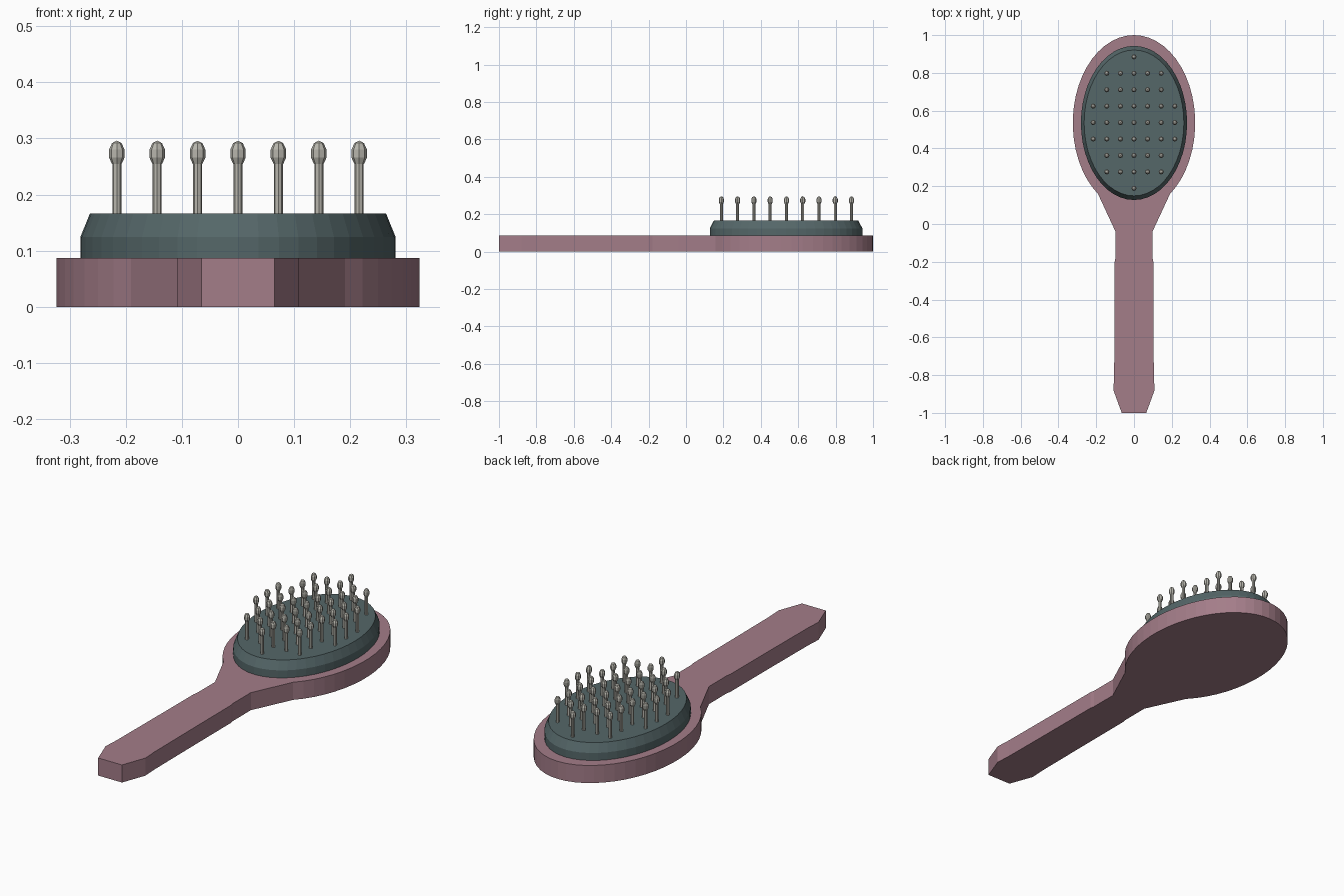
import bpy, bmesh, math
from mathutils import Matrix

cube = bpy.data.objects.get("Cube")
if cube:
    bpy.data.objects.remove(cube, do_unlink=True)


def material(name, rgb):
    m = bpy.data.materials.new(name)
    m.use_nodes = True
    m.diffuse_color = (*rgb, 1)
    m.node_tree.nodes["Principled BSDF"].inputs["Base Color"].default_value = (*rgb, 1)
    return m


PINK = material("dusty pink", (0.37, 0.205, 0.25))
TEAL = material("dark slate teal", (0.09, 0.135, 0.14))
GREY = material("warm pale grey", (0.48, 0.47, 0.42))

CY = 0.535          # centre of the oval head
BODY_TOP = 0.087


def finish(name, bm, mat, smooth=None):
    bmesh.ops.recalc_face_normals(bm, faces=bm.faces)
    mesh = bpy.data.meshes.new(name)
    bm.to_mesh(mesh)
    bm.free()
    mesh.materials.append(mat)
    ob = bpy.data.objects.new(name, mesh)
    bpy.context.collection.objects.link(ob)
    if smooth:
        bpy.ops.object.select_all(action='DESELECT')
        ob.select_set(True)
        bpy.context.view_layer.objects.active = ob
        bpy.ops.object.shade_smooth_by_angle(angle=math.radians(smooth))
    return ob


def loft(bm, rings):
    """Skin a stack of equal-length point rings and cap both ends."""
    loops = [[bm.verts.new(p) for p in ring] for ring in rings]
    n = len(loops[0])
    for a, b in zip(loops, loops[1:]):
        for i in range(n):
            j = (i + 1) % n
            bm.faces.new((a[i], a[j], b[j], b[i]))
    bm.faces.new(loops[0][::-1])
    bm.faces.new(loops[-1])


def oval(rx, ry, z, n=48):
    return [(rx * math.cos(2 * math.pi * i / n),
             CY + ry * math.sin(2 * math.pi * i / n), z) for i in range(n)]


# Paddle: right half of the outline from handle end to tip, then mirrored
half = [(0.065, -1), (0.109, -0.88), (0.105, -0.8), (0.103, -0.5),
        (0.102, -0.2), (0.098, -0.18), (0.098, -0.04)]
start = math.radians(-54)
for i in range(21):
    a = start + (math.pi / 2 - start) * i / 20
    half.append((0.324 * math.cos(a), CY + 0.465 * math.sin(a)))
outline = half + [(-x, y) for x, y in half[-2::-1]]
bm = bmesh.new()
loft(bm, [[(x, y, z) for x, y in outline] for z in (0, BODY_TOP)])
finish("paddle_and_handle", bm, PINK)

# Cushion: upright rim with a sloping shoulder
bm = bmesh.new()
loft(bm, [oval(0.281, 0.408, BODY_TOP - 0.01), oval(0.281, 0.408, 0.124),
          oval(0.264, 0.386, 0.166)])
finish("cushion", bm, TEAL)

# Bristles: rows of pins with rounded tips
bm = bmesh.new()
for row, reach in enumerate((0, 2, 2, 3, 3, 3, 2, 2, 0)):
    y = CY + 0.002 + (row - 4) * 0.087
    for col in range(-reach, reach + 1):
        x = col * 0.072
        bmesh.ops.create_cone(bm, cap_ends=True, segments=8, radius1=0.008,
                              radius2=0.008, depth=0.1,
                              matrix=Matrix.Translation((x, y, 0.21)))
        bmesh.ops.create_uvsphere(bm, u_segments=8, v_segments=5, radius=1,
                                  matrix=Matrix.Translation((x, y, 0.273))
                                  @ Matrix.Diagonal((0.0145, 0.0145, 0.023, 1)))
finish("bristles", bm, GREY)
